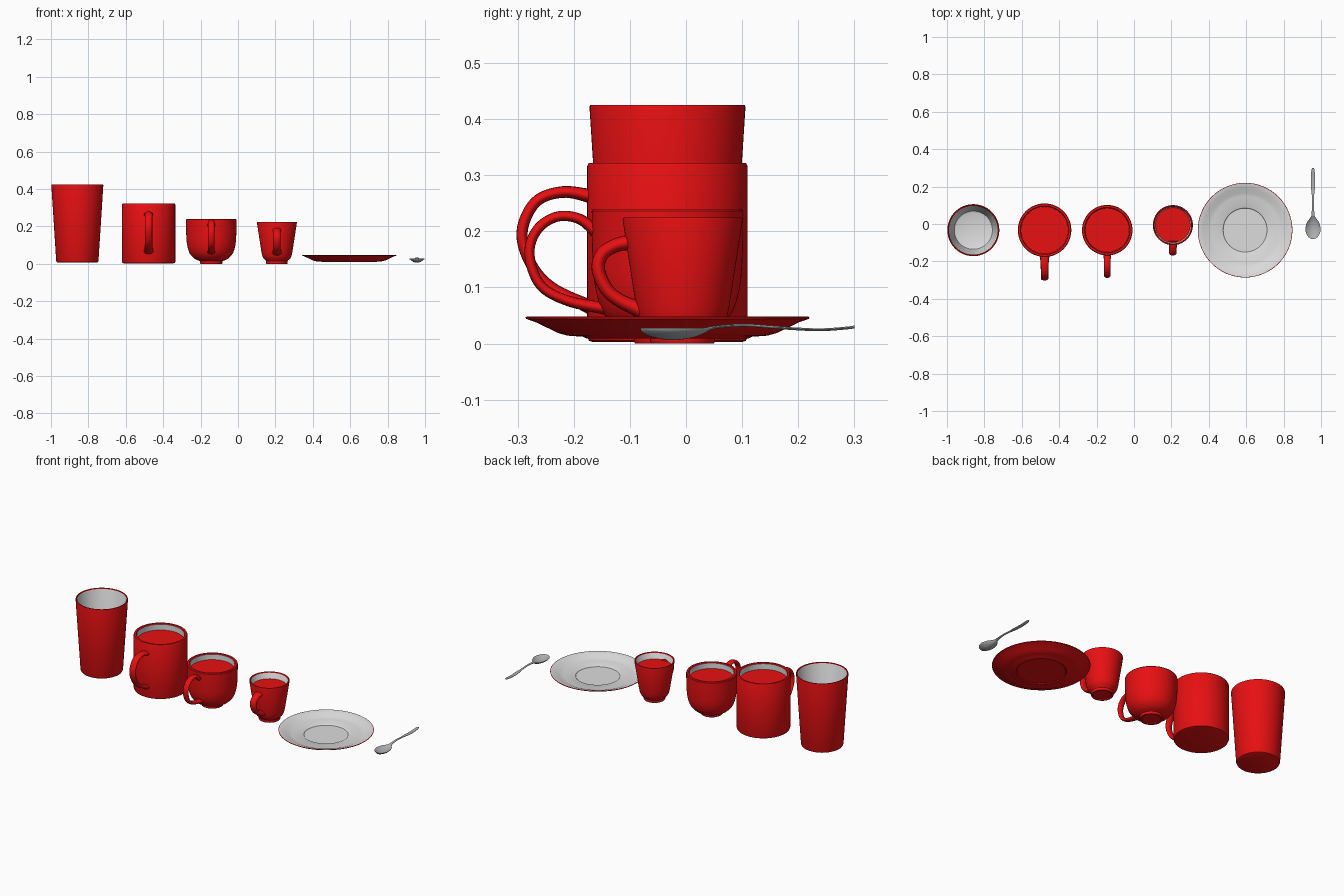
import bpy, bmesh, math
from mathutils import Vector

if "Cube" in bpy.data.objects:
    bpy.data.objects.remove(bpy.data.objects["Cube"], do_unlink=True)


def material(name, colour):
    m = bpy.data.materials.new(name)
    m.use_nodes = True
    m.diffuse_color = (*colour, 1)
    m.node_tree.nodes["Principled BSDF"].inputs["Base Color"].default_value = (*colour, 1)
    return m


RED = material("red_glaze", (0.8, 0.005, 0.006))
WHITE = material("white_glaze", (0.72, 0.72, 0.72))
STEEL = material("steel_grey", (0.42, 0.43, 0.44))


def smooth_path(points, steps):
    """Catmull-Rom through tuples of any length."""
    pts = [Vector(p) for p in points]
    pts = [2 * pts[0] - pts[1]] + pts + [2 * pts[-1] - pts[-2]]
    out = []
    for a, b, c, d in zip(pts, pts[1:], pts[2:], pts[3:]):
        for i in range(steps):
            t = i / steps
            out.append(0.5 * (2 * b + (c - a) * t + (2 * a - 5 * b + 4 * c - d) * t ** 2
                              + (3 * b - a - 3 * c + d) * t ** 3))
    return out + [pts[-2]]


def loft(name, rings, mats, split=None, angle=35):
    """Skin closed rings and cap both ends; the second material starts at ring 'split'."""
    bm = bmesh.new()
    loops = [[bm.verts.new(p) for p in ring] for ring in rings]
    n = len(loops[0])
    for k, (a, b) in enumerate(zip(loops, loops[1:])):
        for i in range(n):
            f = bm.faces.new((a[i], a[(i + 1) % n], b[(i + 1) % n], b[i]))
            f.material_index = int(split is not None and k >= split)
    bm.faces.new(loops[0])
    bm.faces.new(loops[-1]).material_index = int(split is not None)
    bmesh.ops.recalc_face_normals(bm, faces=bm.faces)
    me = bpy.data.meshes.new(name)
    bm.to_mesh(me)
    bm.free()
    for m in mats:
        me.materials.append(m)
    ob = bpy.data.objects.new(name, me)
    bpy.context.collection.objects.link(ob)
    bpy.ops.object.select_all(action='DESELECT')
    ob.select_set(True)
    bpy.context.view_layer.objects.active = ob
    bpy.ops.object.shade_smooth_by_angle(angle=math.radians(angle))
    return ob


def lathe(name, x, y, outer, inner=(), n=64):
    """Turn (radius, height) profiles: outer in red, inner in white."""
    rings = [[(x + r * math.cos(i * math.tau / n), y + r * math.sin(i * math.tau / n), z)
              for i in range(n)] for r, z in [*outer, *inner]]
    return loft(name, rings, [RED, WHITE], len(outer) if inner else None)


def handle(name, x, points, width, thick, n=16):
    """Sweep an oval section along a (y, z) path, flaring where it joins the cup."""
    path = smooth_path(points, 8)
    rings = []
    for k, p in enumerate(path):
        d = (path[min(k + 1, len(path) - 1)] - path[max(k - 1, 0)]).normalized()
        flare = 1 + 0.35 * abs(2 * k / (len(path) - 1) - 1) ** 6
        ring = []
        for i in range(n):
            a = i * math.tau / n
            u, v = width * flare * math.cos(a) / 2, thick * flare * math.sin(a) / 2
            ring.append((x + u, p.x - d.y * v, p.y + d.x * v))
        rings.append(ring)
    return loft(name, rings, [RED], angle=60)


CUP_Y = -0.033

# Tall tumbler
lathe("tumbler", -0.859, CUP_Y,
      [(0.104, 0.006), (0.11, 0.009), (0.113, 0.016), (0.139, 0.421), (0.138, 0.425), (0.133, 0.425)],
      [(0.131, 0.421), (0.108, 0.05), (0.102, 0.035), (0.09, 0.03)])

# Straight mug
lathe("mug", -0.478, CUP_Y,
      [(0.134, 0.003), (0.14, 0.005), (0.143, 0.012), (0.143, 0.316), (0.14, 0.322), (0.13, 0.322)],
      [(0.126, 0.318), (0.125, 0.03), (0.115, 0.02)])
lathe("mug_drink", -0.478, CUP_Y, [(0.1255, 0.27), (0.1255, 0.285)])
handle("mug_handle", -0.478,
       [(-0.165, 0.262), (-0.22, 0.27), (-0.268, 0.252), (-0.292, 0.2),
        (-0.278, 0.145), (-0.24, 0.1), (-0.165, 0.062)], 0.04, 0.02)

# Rounded cup on a small foot
bowl = smooth_path([(0.06, 0.014), (0.09, 0.028), (0.115, 0.056), (0.129, 0.1), (0.134, 0.16), (0.135, 0.236)], 5)
lathe("round_cup", -0.143, CUP_Y,
      [(0.048, 0.005), (0.05, 0), (0.058, 0), (0.06, 0.004), *bowl, (0.132, 0.24), (0.122, 0.24)],
      [(0.118, 0.236), (0.117, 0.16), (0.105, 0.09), (0.06, 0.03)])
lathe("round_cup_drink", -0.143, CUP_Y, [(0.1175, 0.19), (0.118, 0.205)])
handle("round_cup_handle", -0.143,
       [(-0.155, 0.195), (-0.19, 0.222), (-0.23, 0.226), (-0.265, 0.203), (-0.279, 0.16),
        (-0.26, 0.105), (-0.21, 0.076), (-0.13, 0.06)], 0.034, 0.018)

# Small tapered cup on a foot
lathe("small_cup", 0.208, -0.006,
      [(0.046, 0.005), (0.049, 0), (0.056, 0), (0.058, 0.004), (0.057, 0.014), (0.06, 0.019),
       (0.071, 0.028), (0.078, 0.042), (0.083, 0.065), (0.107, 0.221), (0.106, 0.225), (0.101, 0.225)],
      [(0.098, 0.221), (0.075, 0.06), (0.06, 0.03)])
lathe("small_cup_drink", 0.208, -0.006, [(0.092, 0.18), (0.0935, 0.188)])
handle("small_cup_handle", 0.208,
       [(-0.09, 0.182), (-0.125, 0.175), (-0.15, 0.158), (-0.156, 0.13),
        (-0.14, 0.095), (-0.115, 0.075), (-0.08, 0.06)], 0.04, 0.024)

# Saucer: red below, white above with a recessed centre
lathe("saucer", 0.594, CUP_Y,
      [(0.125, 0.013), (0.13, 0.009), (0.145, 0.009), (0.15, 0.012), (0.178, 0.014), (0.196, 0.019),
       (0.212, 0.027), (0.235, 0.038), (0.252, 0.044), (0.253, 0.047), (0.251, 0.048)],
      [(0.25, 0.048), (0.225, 0.041), (0.2, 0.03), (0.18, 0.025), (0.122, 0.023),
       (0.12, 0.022), (0.117, 0.018), (0.11, 0.018)])

# Spoon stations: (y, half width, rim height, bowl depth)
stations = smooth_path(
    [(-0.081, 0.006, 0.028, 0), (-0.07, 0.024, 0.028, 0.008), (-0.045, 0.038, 0.028, 0.015),
     (-0.02, 0.04, 0.028, 0.017), (0.01, 0.031, 0.028, 0.013), (0.032, 0.016, 0.028, 0.005),
     (0.05, 0.008, 0.031, 0), (0.1, 0.006, 0.035, 0), (0.15, 0.006, 0.032, 0),
     (0.19, 0.01, 0.029, 0), (0.24, 0.01, 0.027, 0), (0.285, 0.009, 0.03, 0), (0.3, 0.004, 0.032, 0)], 5)
SPAN = [i / 6 - 1 for i in range(13)]
rings = []
for y, w, z, depth in stations:
    top = [(0.957 + w * u, y, z - depth * (1 - u * u)) for u in SPAN]
    under = [(px, py, pz - 0.002 - 0.003 * (1 - u * u)) for (px, py, pz), u in zip(top, SPAN)]
    rings.append(top + under[::-1])
loft("spoon", rings, [STEEL], angle=50)
